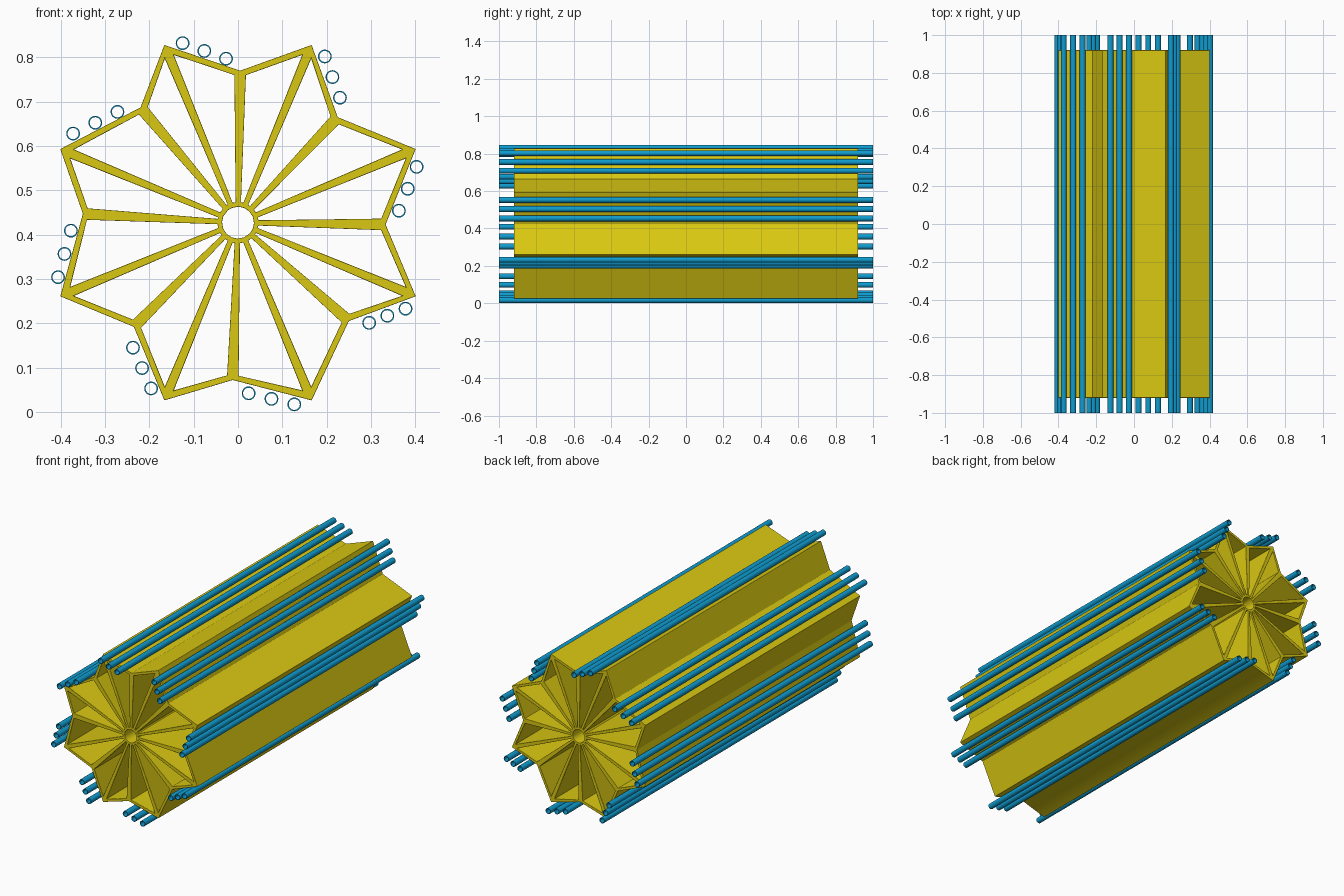
import bpy, bmesh
from math import sin, cos, pi, atan2, hypot
from mathutils import Vector

if "Cube" in bpy.data.objects:
    bpy.data.objects.remove(bpy.data.objects["Cube"])

CZ = 0.427          # height of the drum axis
HALF_BODY = 0.92    # half length of the finned drum
HALF_TUBE = 1.0


def material(name, rgb):
    m = bpy.data.materials.new(name)
    m.diffuse_color = (*rgb, 1)
    m.use_nodes = True
    m.node_tree.nodes["Principled BSDF"].inputs["Base Color"].default_value = m.diffuse_color
    return m


yellow = material("mustard_yellow", (0.70, 0.58, 0.006))
blue = material("bright_blue", (0.005, 0.33, 0.62))


def finish(bm, name, mat):
    bmesh.ops.recalc_face_normals(bm, faces=bm.faces)
    me = bpy.data.meshes.new(name)
    bm.to_mesh(me)
    bm.free()
    me.materials.append(mat)
    ob = bpy.data.objects.new(name, me)
    bpy.context.collection.objects.link(ob)
    bpy.context.view_layer.objects.active = ob
    for o in bpy.context.selected_objects:
        o.select_set(False)
    ob.select_set(True)
    return ob


def extrude_y(bm, length):
    ret = bmesh.ops.extrude_face_region(bm, geom=bm.faces[:])
    vs = [g for g in ret["geom"] if isinstance(g, bmesh.types.BMVert)]
    bmesh.ops.translate(bm, verts=vs, vec=(0, length, 0))


# Drum: star-shaped shell, 16 radial webs and a hollow hub, open end to end
valleys = [(0.333, -0.004), (0.225, 0.238), (0.005, 0.343), (-0.22, 0.26),
           (-0.35, 0.02), (-0.235, -0.235), (-0.012, -0.355), (0.25, -0.222)]
rays = []           # (angle, radius, half web outside, half web inside, shell depth)
for k, (x, z) in enumerate(valleys):
    rays.append((atan2(z, x), hypot(x, z), 0.013, 0.006, 0.010))
    rays.append((pi / 8 + k * pi / 4, 0.434, 0.011, 0.006, 0.029))

bm = bmesh.new()


def point(a, r, side=0.0):
    return bm.verts.new((cos(a) * r - sin(a) * side, -HALF_BODY,
                         CZ + sin(a) * r + cos(a) * side))


rim, hub, out_l, out_r, in_l, in_r = ([] for _ in range(6))
for a, r, wo, wi, d in rays:
    rim.append(point(a, r))
    hub.append(point(a, 0.036))
    out_l.append(point(a, r - d, wo))
    out_r.append(point(a, r - d, -wo))
    in_l.append(point(a, 0.046, wi))
    in_r.append(point(a, 0.046, -wi))
n = len(rays)
for i in range(n):
    j = (i + 1) % n
    bm.faces.new((rim[i], rim[j], out_r[j], out_l[i]))                          # shell
    bm.faces.new((rim[i], out_l[i], out_r[i]))                                  # fold
    bm.faces.new((out_r[i], out_l[i], in_l[i], in_r[i]))                        # web
    bm.faces.new((hub[i], in_r[i], in_l[i]))                                    # hub
    bm.faces.new((hub[i], in_l[i], in_r[j], hub[j]))
extrude_y(bm, 2 * HALF_BODY)
drum = finish(bm, "finned_drum", yellow)
bev = drum.modifiers.new("soft_edges", 'BEVEL')
bev.width = 0.005
bev.segments = 3
bev.limit_method = 'ANGLE'
bev.angle_limit = 0.6
bpy.ops.object.shade_smooth_by_angle(angle=0.6)


# Tubes: three thin-walled pipes along one side of every fold
def tube(name, x, z, r_out=0.0155, r_in=0.0125, seg=24):
    bm = bmesh.new()
    rings = [[bm.verts.new((x + r * cos(2 * pi * i / seg), -HALF_TUBE,
                            z + r * sin(2 * pi * i / seg))) for i in range(seg)]
             for r in (r_out, r_in)]
    for i in range(seg):
        j = (i + 1) % seg
        bm.faces.new((rings[0][i], rings[0][j], rings[1][j], rings[1][i]))
    extrude_y(bm, 2 * HALF_TUBE)
    finish(bm, name, blue)
    bpy.ops.object.shade_smooth_by_angle(angle=0.6)


# first and last tube centre (x, z) of each row of three
rows = [((-0.125, 0.832), (-0.027, 0.797)), ((0.196, 0.802), (0.230, 0.709)),
        ((0.403, 0.553), (0.363, 0.454)), ((0.378, 0.233), (0.296, 0.201)),
        ((0.024, 0.042), (0.127, 0.017)), ((-0.237, 0.145), (-0.196, 0.053)),
        ((-0.377, 0.409), (-0.406, 0.304)), ((-0.372, 0.628), (-0.272, 0.677))]
for k, (p, q) in enumerate(rows):
    for s in range(3):
        c = Vector(p).lerp(Vector(q), s / 2)
        tube(f"tube_{k + 1}_{s + 1}", c.x, c.y)
